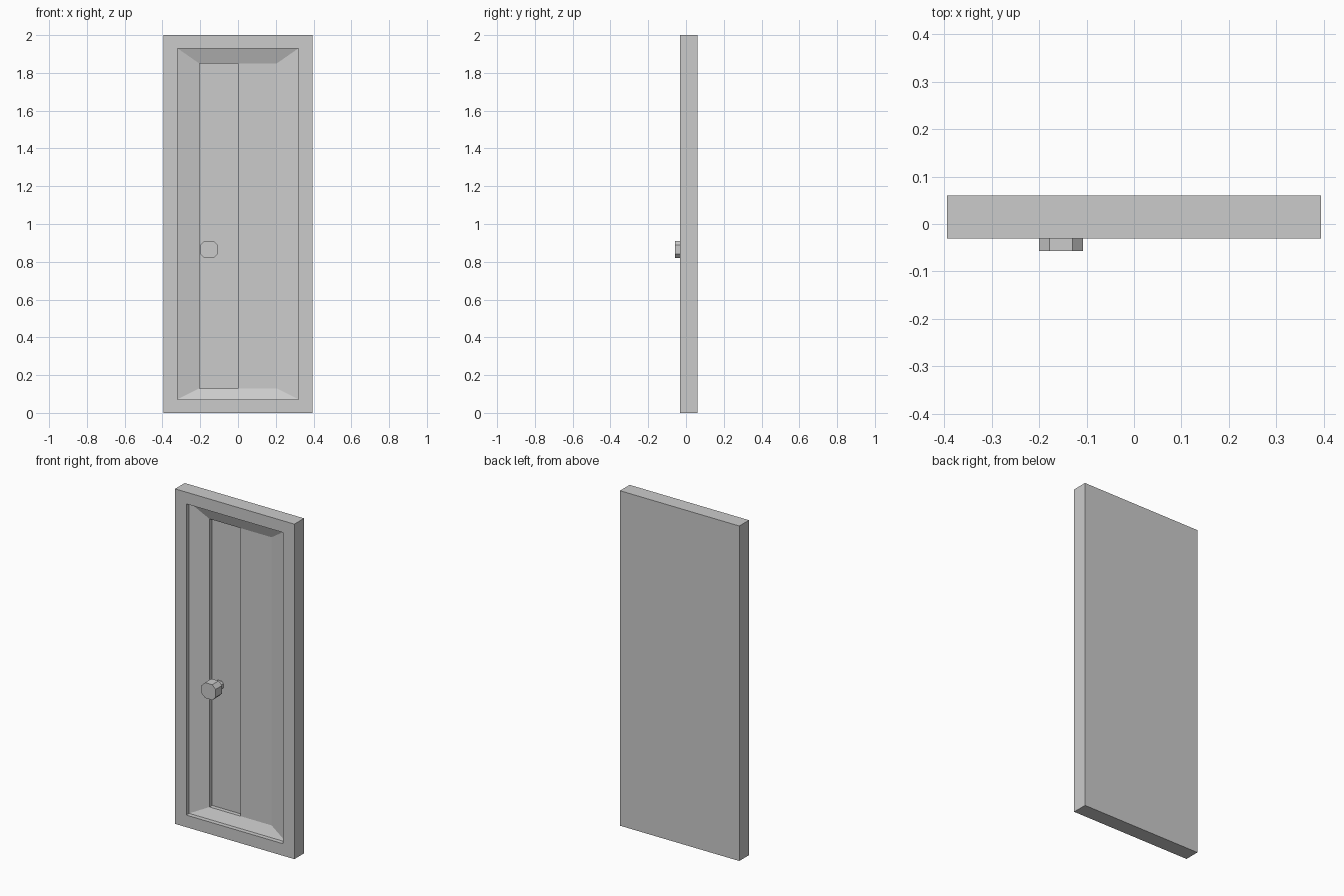
import bpy, bmesh, math

if "Cube" in bpy.data.objects:
    bpy.data.objects.remove(bpy.data.objects["Cube"])

FRONT, BACK = -0.031, 0.06


def rect(bm, x0, x1, z0, z1, y):
    return [bm.verts.new((x, y, z)) for x, z in ((x0, z0), (x1, z0), (x1, z1), (x0, z1))]


def bridge(bm, a, b):
    n = len(a)
    for i in range(n):
        j = (i + 1) % n
        bm.faces.new((a[i], a[j], b[j], b[i]))


def finish(bm, name):
    bmesh.ops.recalc_face_normals(bm, faces=bm.faces)
    mesh = bpy.data.meshes.new(name)
    bm.to_mesh(mesh)
    bm.free()
    obj = bpy.data.objects.new(name, mesh)
    bpy.context.collection.objects.link(obj)
    return obj


# Door leaf: nested rectangular rings from the back to the sloped recess
bm = bmesh.new()
rings = [rect(bm, *r) for r in (
    (-0.394, 0.394, 0, 2, BACK),
    (-0.394, 0.394, 0, 2, FRONT),
    (-0.32, 0.32, 0.072, 1.93, FRONT),
    (-0.32, 0.32, 0.072, 1.93, FRONT + 0.027),
)]
bm.faces.new(rings[0])
for a, b in zip(rings, rings[1:]):
    bridge(bm, a, b)

# Recess floor split in two: flat right half, deeper pocket on the left
fy, py = FRONT + 0.055, FRONT + 0.08
left = rect(bm, -0.205, 0, 0.13, 1.85, fy)
r0 = bm.verts.new((0.205, fy, 0.13))
r1 = bm.verts.new((0.205, fy, 1.85))
o = rings[-1]
bm.faces.new((left[1], r0, r1, left[2]))
bm.faces.new((o[0], o[1], r0, left[1], left[0]))
bm.faces.new((o[1], o[2], r1, r0))
bm.faces.new((o[2], o[3], left[3], left[2], r1))
bm.faces.new((o[3], o[0], left[0], left[3]))
pocket = rect(bm, -0.205, 0, 0.13, 1.85, py)
bridge(bm, left, pocket)
bm.faces.new(pocket)
finish(bm, "door_leaf")


# Knob head and the narrower neck joining it to the pocket floor
def octagon_prism(name, half, flat, y0, y1):
    bm = bmesh.new()
    pts = [(flat, half), (half, flat), (half, -flat), (flat, -half),
           (-flat, -half), (-half, -flat), (-half, flat), (-flat, half)]
    loops = [[bm.verts.new((-0.154 + x, y, 0.865 + z)) for x, z in pts] for y in (y0, y1)]
    bridge(bm, *loops)
    for loop in loops:
        bm.faces.new(loop)
    return finish(bm, name)


octagon_prism("knob_head", 0.046, 0.024, -0.057, 0.004)
octagon_prism("knob_neck", 0.024, 0.012, 0.004, py)
